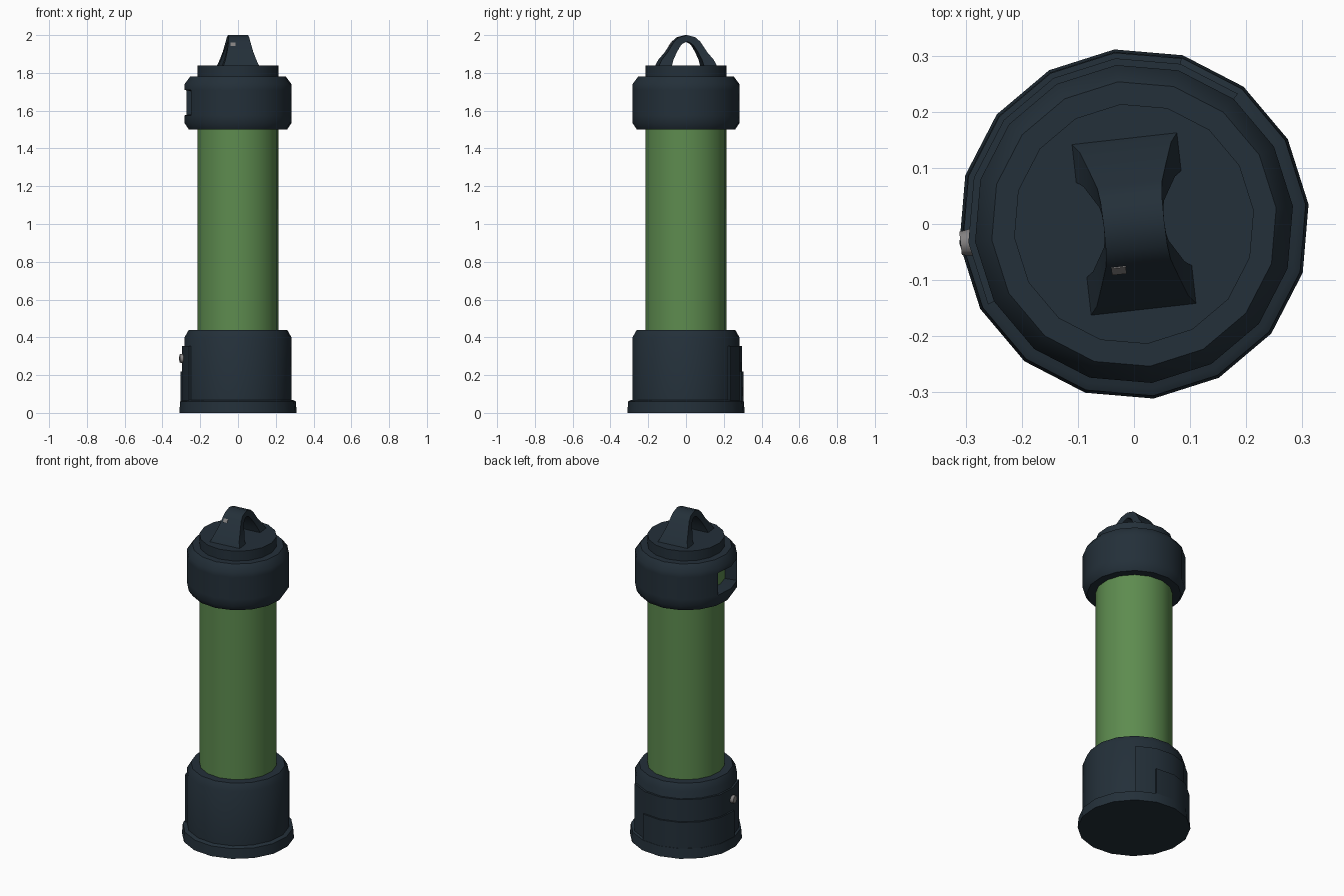
import bpy, bmesh, math
from mathutils import Matrix, Vector

if "Cube" in bpy.data.objects:
    bpy.data.objects.remove(bpy.data.objects["Cube"])

SIDES = 16
OFFSET = math.radians(6.4)
STEP = 2 * math.pi / SIDES


def material(name, rgb):
    m = bpy.data.materials.new(name)
    m.diffuse_color = (*rgb, 1)
    m.use_nodes = True
    m.node_tree.nodes["Principled BSDF"].inputs["Base Color"].default_value = m.diffuse_color
    return m


SLATE = material("dark slate", (0.017, 0.029, 0.041))
GREEN = material("glow green", (0.110, 0.260, 0.078))
GREY = material("worn grey", (0.23, 0.22, 0.22))


def finish(name, bm, *mats):
    bmesh.ops.recalc_face_normals(bm, faces=bm.faces)
    me = bpy.data.meshes.new(name)
    bm.to_mesh(me)
    bm.free()
    ob = bpy.data.objects.new(name, me)
    bpy.context.collection.objects.link(ob)
    for m in mats:
        me.materials.append(m)
    bpy.ops.object.select_all(action='DESELECT')
    bpy.context.view_layer.objects.active = ob
    ob.select_set(True)
    bpy.ops.object.shade_smooth_by_angle(angle=math.radians(40))
    return ob


def lathe(profile, start=0, count=SIDES, closed=False):
    """Turn an (r, z) profile; a partial, closed sweep gets end caps."""
    bm = bmesh.new()
    full = count == SIDES
    cols = []
    for i in range(count if full else count + 1):
        a = OFFSET + (start + i) * STEP
        cols.append([bm.verts.new((r * math.cos(a), r * math.sin(a), z)) for r, z in profile])
    n = len(profile)
    for i in range(count):
        a, b = cols[i], cols[(i + 1) % len(cols)]
        for j in range(n if closed else n - 1):
            k = (j + 1) % n
            bm.faces.new((a[j], b[j], b[k], a[k]))
    if not full:
        bm.faces.new(cols[0])
        bm.faces.new(cols[-1])
    bmesh.ops.remove_doubles(bm, verts=bm.verts, dist=1e-5)
    return bm


# Glowing tube
finish("tube", lathe([(0, 0.3), (0.215, 0.3), (0.215, 1.72), (0, 1.72)]), GREEN)

# Base housing and foot flange
finish("base", lathe([(0, 0.03), (0.285, 0.03), (0.285, 0.40), (0.262, 0.44), (0, 0.44)]), SLATE)
finish("foot_flange", lathe([(0, 0), (0.313, 0), (0.308, 0.06), (0.295, 0.067), (0, 0.067)]), SLATE)

# Raised panels wrapped round the back left of the base
for name, r, top, start, count in (("base_panel", 0.297, 0.355, 2, 7),
                                   ("battery_cover", 0.307, 0.22, 3, 5)):
    finish(name, lathe([(0.25, 0.04), (r, 0.04), (r, top), (0.25, top)], start, count, True), SLATE)

# Top cap with a window pocket on the left side
bm = lathe([(0, 1.50), (0.262, 1.50), (0.285, 1.535), (0.285, 1.575), (0.285, 1.71),
            (0.285, 1.74), (0.255, 1.78), (0.215, 1.78), (0.215, 1.84), (0, 1.84)])
window = []
for f in bm.faces:
    c = f.calc_center_median()
    ang = (math.atan2(c.y, c.x) - OFFSET) % (2 * math.pi) / STEP
    if 1.575 < c.z < 1.71 and c.xy.length > 0.25 and 7 < ang < 9:
        window.append(f)
bmesh.ops.inset_region(bm, faces=window, thickness=0.015, use_even_offset=True)
for v in {v for f in window for v in f.verts}:
    v.co.xy = v.co.xy.normalized() * 0.218
for f in window:
    f.material_index = 1
finish("top_cap", bm, SLATE, GREEN)

# Arched handle: (y outer, z outer, y inner, z inner, half width)
half = [(0.158, 1.83, 0.088, 1.83, 0.098), (0.138, 1.87, 0.076, 1.87, 0.082),
        (0.105, 1.91, 0.056, 1.91, 0.070), (0.070, 1.965, 0.036, 1.943, 0.058),
        (0.045, 1.988, 0.022, 1.956, 0.055), (0, 2.0, 0, 1.966, 0.054)]
arch = half + [(-a, b, -c, d, w) for a, b, c, d, w in half[-2::-1]]
bm = bmesh.new()
rings = [[bm.verts.new(p) for p in ((-w, yo, zo), (w, yo, zo), (w, yi, zi), (-w, yi, zi))]
         for yo, zo, yi, zi, w in arch]
for a, b in zip(rings, rings[1:]):
    for j in range(4):
        k = (j + 1) % 4
        bm.faces.new((a[j], a[k], b[k], b[j]))
bm.faces.new(rings[0])
bm.faces.new(rings[-1])
bmesh.ops.rotate(bm, verts=bm.verts, matrix=Matrix.Rotation(OFFSET, 3, 'Z'))
finish("handle", bm, SLATE)

# Small worn patch on the front of the handle
bm = bmesh.new()
slope = math.atan2(0.055, 0.035)
bmesh.ops.create_cube(bm, size=1, matrix=Matrix.Rotation(OFFSET, 4, 'Z')
                      @ Matrix.Translation((-0.036, -0.0785, 1.9515))
                      @ Matrix.Rotation(slope, 4, 'X')
                      @ Matrix.Diagonal((0.026, 0.022, 0.005, 1)))
finish("handle_wear", bm, GREY)

# Round push button on the base panel
ang = OFFSET + 8 * STEP
axis = Vector((math.cos(ang), math.sin(ang), 0))
bm = bmesh.new()
bmesh.ops.create_cone(bm, cap_ends=True, segments=10, radius1=0.027, radius2=0.022, depth=0.03,
                      matrix=Matrix.Translation(axis * 0.296 + Vector((0, 0, 0.288)))
                      @ axis.to_track_quat('Z', 'Y').to_matrix().to_4x4())
finish("button", bm, GREY)
